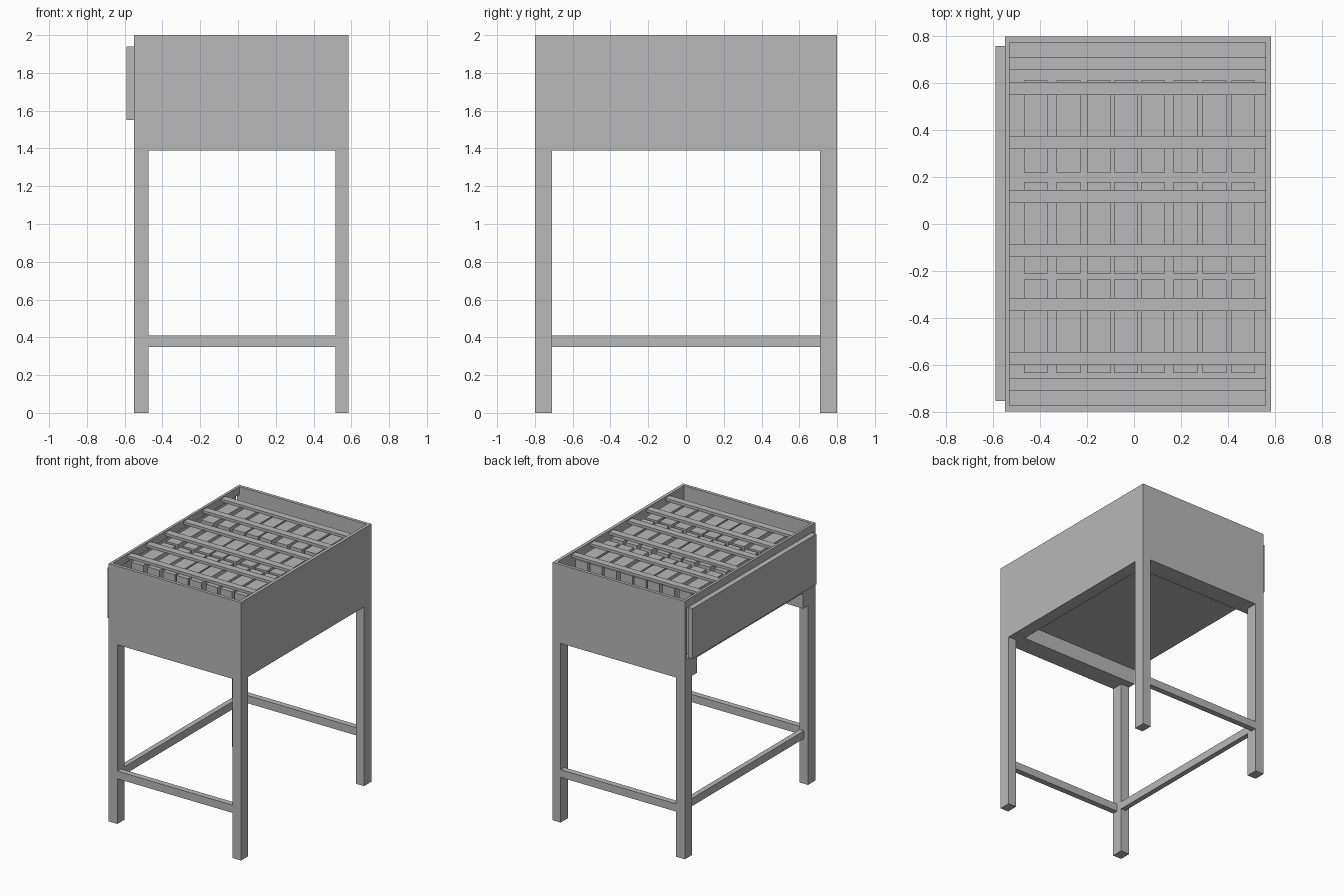
import bpy
import bmesh

old = bpy.data.objects.get("Cube")
if old:
    bpy.data.objects.remove(old, do_unlink=True)

# Single flat grey
grey = bpy.data.materials.new("plain_grey")
grey.use_nodes = True
colour = (0.48, 0.48, 0.48, 1)
grey.diffuse_color = colour
grey.node_tree.nodes["Principled BSDF"].inputs["Base Color"].default_value = colour


def box(name, xs, ys, zs):
    """Flat-sided box from its x, y and z ranges."""
    bm = bmesh.new()
    bmesh.ops.create_cube(bm, size=1)
    for v in bm.verts:
        v.co = [min(r) if c < 0 else max(r) for c, r in zip(v.co, (xs, ys, zs))]
    mesh = bpy.data.meshes.new(name)
    bm.to_mesh(mesh)
    bm.free()
    mesh.materials.append(grey)
    obj = bpy.data.objects.new(name, mesh)
    bpy.context.collection.objects.link(obj)
    return obj


# Main dimensions
RIGHT, LEFT, DEPTH = -0.55, 0.585, 0.80
APRON, FLOOR, TOP = 1.39, 1.51, 2.0
WALL = 0.025
inner_x = (RIGHT + 0.02, LEFT - WALL)
inner_y = DEPTH - WALL

# Parts that repeat at the front and the back
for side, s in (("front", -1), ("back", 1)):
    box(f"{side}_right_leg", (RIGHT, -0.475), (s * 0.71, s * DEPTH), (0, APRON))
    box(f"{side}_left_leg", (0.515, LEFT), (s * 0.71, s * DEPTH), (0, APRON))
    box(f"{side}_stretcher", (-0.475, 0.515), (s * 0.755, s * DEPTH), (0.35, 0.41))
    box(f"{side}_beam", (RIGHT, LEFT), (s * 0.65, s * DEPTH), (APRON, FLOOR))
    box(f"{side}_wall", (RIGHT, LEFT), (s * inner_y, s * DEPTH), (FLOOR, TOP))
    box(f"drawer_{side}_side", inner_x, (s * 0.657, s * 0.713), (1.57, 1.92))

# Side stretcher, closed left side and open right side
box("side_stretcher", (-0.515, -0.475), (-0.71, 0.71), (0.35, 0.41))
box("left_beam", (0.485, LEFT), (-0.65, 0.65), (APRON, FLOOR))
box("left_wall", (LEFT - WALL, LEFT), (-inner_y, inner_y), (FLOOR, TOP))
box("right_top_rail", (RIGHT, RIGHT + 0.02), (-inner_y, inner_y), (1.94, TOP))
box("case_floor", (RIGHT, LEFT - WALL), (-inner_y, inner_y), (FLOOR, 1.54))

# Drawer front and bottom
box("drawer_front", (-0.59, RIGHT), (-0.755, 0.76), (1.55, 1.94))
box("drawer_bottom", (RIGHT, inner_x[1]), (-0.713, 0.713), (1.55, 1.57))

# Three rows of eight upright blocks, held by two slats per row
columns = (-0.47, -0.33, -0.20, -0.085, 0.03, 0.168, 0.293, 0.415)
for row, (start, end) in enumerate(((-0.635, -0.237), (-0.212, 0.18), (0.22, 0.613))):
    for col, x in enumerate(columns):
        box(f"block_{row + 1}_{col + 1}", (x, x + 0.102), (start, end), (1.57, 1.97))
for i in range(6):
    y = -0.573 + 0.23 * i
    box(f"slat_{i + 1}", inner_x, (y - 0.0275, y + 0.0275), (1.97, 1.99))
